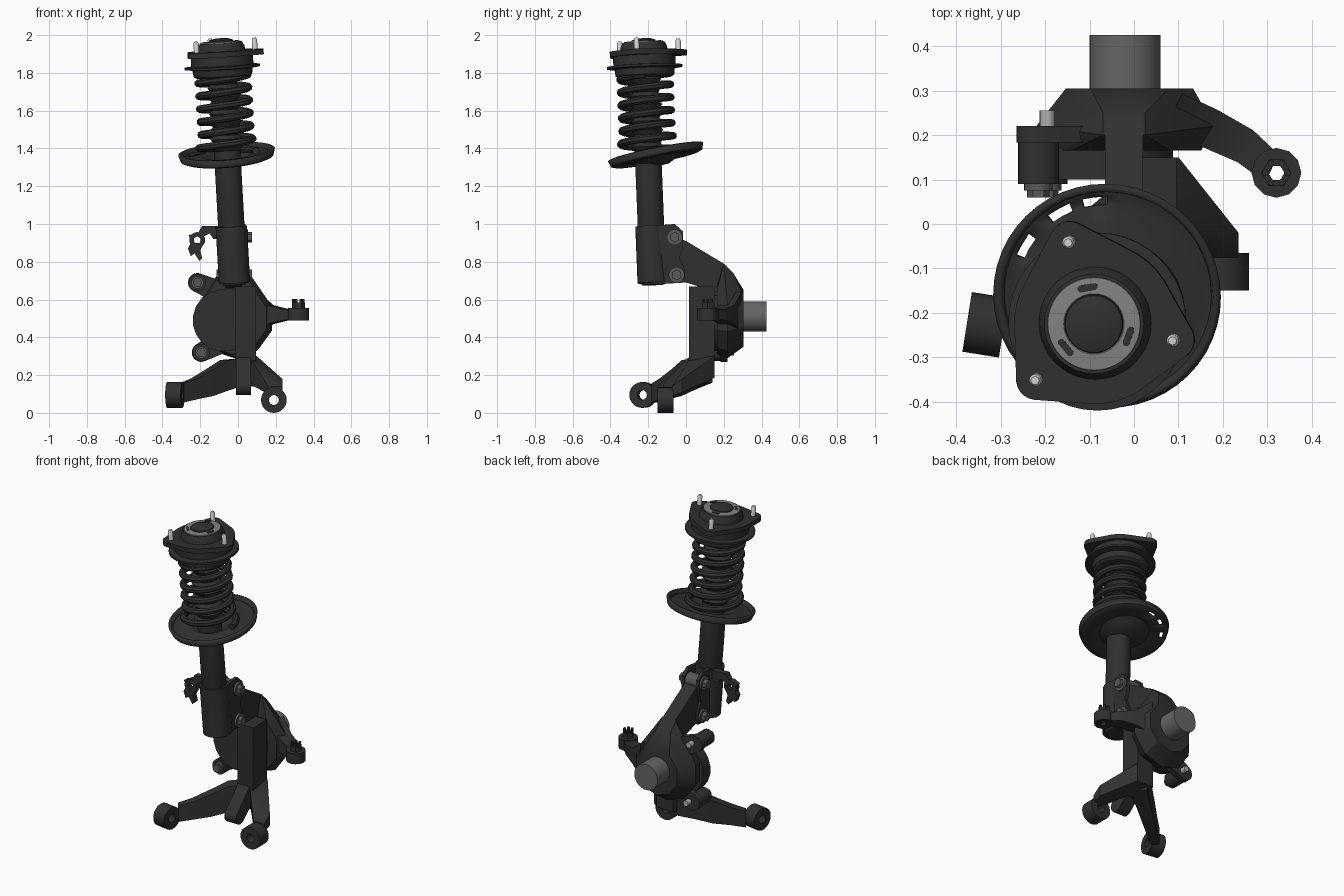
import bpy, bmesh, math
from mathutils import Matrix, Vector

if "Cube" in bpy.data.objects:
    bpy.data.objects.remove(bpy.data.objects["Cube"], do_unlink=True)


def material(name, value):
    mat = bpy.data.materials.new(name)
    mat.use_nodes = True
    color = (value, value, value, 1)
    mat.diffuse_color = color
    mat.node_tree.nodes["Principled BSDF"].inputs["Base Color"].default_value = color
    return mat


BLACK = material("black paint", 0.03)
IRON = material("grey iron", 0.1)
STEEL = material("machined steel", 0.13)
RING = material("bearing grey", 0.23)
ZINC = material("dull zinc", 0.45)
BRIGHT = material("bright zinc", 0.65)


def finish(name, bm, mat, frame=None):
    bmesh.ops.remove_doubles(bm, verts=bm.verts, dist=0.0001)
    bmesh.ops.recalc_face_normals(bm, faces=bm.faces)
    mesh = bpy.data.meshes.new(name)
    bm.to_mesh(mesh)
    bm.free()
    mesh.materials.append(mat)
    obj = bpy.data.objects.new(name, mesh)
    bpy.context.collection.objects.link(obj)
    if frame:
        obj.matrix_world = frame
    return obj


def axis_frame(origin, direction):
    turn = Vector((0, 0, 1)).rotation_difference(Vector(direction))
    return Matrix.Translation(origin) @ turn.to_matrix().to_4x4()


def lathe(name, mat, profile, frame, segs=32, skip=None):
    """Revolve (radius, height) points; skip(ring, segment) leaves a gap."""
    bm = bmesh.new()
    rings = []
    for r, h in profile:
        angles = [math.tau * s / segs for s in range(segs)]
        rings.append([bm.verts.new((r * math.cos(a), r * math.sin(a), h)) for a in angles])
    for i, (low, high) in enumerate(zip(rings, rings[1:])):
        for s in range(segs):
            if not (skip and skip(i, s)):
                n = (s + 1) % segs
                bm.faces.new((low[s], low[n], high[n], high[s]))
    return finish(name, bm, mat, frame)


def rod(name, mat, start, end, radius, segs=24, bore=0):
    span = Vector(end) - Vector(start)
    length = span.length
    profile = [(bore, 0), (radius, 0), (radius, length), (bore, length)]
    if bore:
        profile.append(profile[0])
    return lathe(name, mat, profile, axis_frame(start, span), segs)


def circle(center, axis, radius, segs=24):
    frame = axis_frame(center, axis)
    angles = [math.tau * (s + 0.5) / segs for s in range(segs)]
    return [frame @ Vector((radius * math.cos(a), radius * math.sin(a), 0)) for a in angles]


def hull(name, mat, points, frame=None):
    bm = bmesh.new()
    for p in points:
        bm.verts.new(p)
    bmesh.ops.convex_hull(bm, input=bm.verts)
    bmesh.ops.delete(bm, geom=[v for v in bm.verts if not v.link_faces], context='VERTS')
    return finish(name, bm, mat, frame)


def prism(name, mat, outline, low, high, axis):
    """Extrude an outline along x (points are y, z) or y (points are x, z)."""
    def place(p, d):
        return (d, p[0], p[1]) if axis == 'x' else (p[0], d, p[1])
    bm = bmesh.new()
    face = bm.faces.new([bm.verts.new(place(p, low)) for p in outline])
    new = bmesh.ops.extrude_face_region(bm, geom=[face])["geom"]
    move = Vector(place((0, 0), high - low))
    bmesh.ops.translate(bm, vec=move, verts=[g for g in new if isinstance(g, bmesh.types.BMVert)])
    return finish(name, bm, mat)


def beam(name, mat, sections):
    """Tapered bar through (x, y, z, half width, half height) sections."""
    bm = bmesh.new()
    run = Vector(sections[-1][:3]) - Vector(sections[0][:3])
    side = Vector((run.y, -run.x, 0)).normalized()
    rings = []
    for x, y, z, w, h in sections:
        corners = [(-w, -h), (w, -h), (w, h), (-w, h)]
        rings.append([bm.verts.new(Vector((x, y, z + b)) + side * a) for a, b in corners])
    for low, high in zip(rings, rings[1:]):
        for s in range(4):
            n = (s + 1) % 4
            bm.faces.new((low[s], low[n], high[n], high[s]))
    bm.faces.new(rings[0])
    bm.faces.new(rings[-1])
    return finish(name, bm, mat)


# Leaning strut: local heights nearly equal world heights
strut = axis_frame((0.02, -0.146, 0), (-0.056, -0.04, 1))
lathe("damper_tube", BLACK, [(0, 0.68), (0.06, 0.68), (0.07, 0.7), (0.07, 1.4), (0, 1.4)], strut)
lathe("clamp_sleeve", BLACK, [(0.07, 0.69), (0.083, 0.69), (0.083, 0.99), (0.07, 0.99)], strut)
boot = [(0.0, 1.38), (0.06, 1.38)]
for k in range(9):
    boot += [(0.085, 1.41 + k * 0.045), (0.068, 1.43 + k * 0.045)]
lathe("dust_boot", BLACK, boot + [(0, 1.82)], strut)

# Coil spring, wider at the foot
curve = bpy.data.curves.new("coil_spring", 'CURVE')
curve.dimensions = '3D'
curve.bevel_depth = 0.02
curve.bevel_resolution = 2
curve.use_fill_caps = True
path = curve.splines.new('POLY')
turns, steps = 6, 28
path.points.add(turns * steps)
for i, point in enumerate(path.points):
    t = i / (turns * steps)
    a = math.tau * turns * t
    r = 0.133 + 0.02 * max(0, 1 - 4 * t)
    point.co = (r * math.cos(a), r * math.sin(a), 1.38 + 0.41 * t, 1)
curve.materials.append(BLACK)
spring = bpy.data.objects.new("coil_spring", curve)
bpy.context.collection.objects.link(spring)
spring.matrix_world = strut
bpy.context.view_layer.objects.active = spring
spring.select_set(True)
bpy.ops.object.convert(target='MESH')

# Tilted lower spring seat with three rim slots
seat_frame = axis_frame((-0.058, -0.155, 1.35), (-0.08, -0.2, 1))
slots = (12, 13, 15, 16, 19, 20)
seat = lathe("lower_spring_seat", BLACK,
             [(0, -0.03), (0.06, -0.03), (0.1, -0.01), (0.14, 0.01), (0.203, 0), (0.225, 0), (0.24, 0.005),
              (0.248, 0.035)], seat_frame, 48, lambda ring, s: ring == 4 and s in slots)
thick = seat.modifiers.new("thickness", 'SOLIDIFY')
thick.thickness = 0.018
thick.offset = 0

# Upper spring seat and top mount
lathe("upper_spring_seat", BLACK,
      [(0, 1.78), (0.14, 1.78), (0.155, 1.79), (0.16, 1.825), (0.2, 1.83), (0.2, 1.842),
       (0.165, 1.845), (0.165, 1.9), (0, 1.9)], strut, 40)
stud_spots = [(-0.145, -0.04), (0.09, -0.26), (-0.22, -0.35)]
local_spots = []
for x, y in stud_spots:
    spot = strut.inverted() @ Vector((x, y, 1.92))
    local_spots.append((spot.x, spot.y))
plate = []
for h in (1.893, 1.922):
    for x, y in local_spots:
        plate += circle((x, y, h), (0, 0, 1), 0.046)
    plate += circle((0, 0, h), (0, 0, 1), 0.182, 40)
hull("top_mount_plate", BLACK, plate, strut)
lathe("mount_collar", BLACK, [(0.127, 1.92), (0.122, 1.945), (0.112, 1.965), (0, 1.965)], strut, 40)
lathe("bearing_ring", RING, [(0.06, 1.96), (0.106, 1.96), (0.104, 1.97), (0.068, 1.972), (0.06, 1.96)], strut, 40)
lathe("bearing_cap", BLACK, [(0.068, 1.96), (0.064, 1.978), (0.04, 1.986), (0, 1.989)], strut)
for k, (x, y) in enumerate(local_spots):
    lathe(f"mount_stud_{k}", BRIGHT, [(0, 1.9), (0.014, 1.9), (0.014, 1.972), (0.009, 1.982), (0, 1.982)],
          strut @ Matrix.Translation((x, y, 0)), 16)
    a = math.radians(-20 + 120 * k)
    slot = []
    for h in (1.968, 1.974):
        for da in (-0.18, 0.18):
            slot += circle((0.084 * math.cos(a + da), 0.084 * math.sin(a + da), h), (0, 0, 1), 0.008, 8)
    hull(f"bearing_slot_{k}", BLACK, slot, strut)

# Clamp ears and their cross bolts
ear = [(-0.19, 0.99), (-0.06, 1.0), (-0.015, 0.96), (-0.015, 0.88), (-0.035, 0.82),
       (-0.005, 0.76), (-0.005, 0.69), (-0.17, 0.68)]
for side, x in (("right", -0.08), ("left", 0.02)):
    prism(f"clamp_ear_{side}", BLACK, ear, x, x + 0.02, 'x')
for k, (y, z) in enumerate([(-0.06, 0.93), (-0.05, 0.73)]):
    rod(f"clamp_bolt_{k}", IRON, (-0.115, y, z), (0.073, y, z), 0.028, 6)
    rod(f"clamp_washer_{k}", IRON, (-0.09, y, z), (0.052, y, z), 0.042)

# Hose bracket beside the clamp: arm, eye and forked foot
prism("hose_bracket_arm", BLACK,
      [(-0.09, 0.99), (-0.19, 0.99), (-0.21, 0.955), (-0.262, 0.94), (-0.255, 0.925), (-0.23, 0.94),
       (-0.19, 0.93), (-0.15, 0.95), (-0.13, 0.92), (-0.09, 0.92)], -0.16, -0.125, 'y')
rod("hose_bracket_eye", BLACK, (-0.216, -0.16, 0.915), (-0.216, -0.125, 0.915), 0.042, 20, 0.018)
prism("hose_bracket_foot", BLACK,
      [(-0.18, 0.9), (-0.25, 0.9), (-0.265, 0.87), (-0.25, 0.83), (-0.23, 0.845), (-0.205, 0.805),
       (-0.19, 0.82), (-0.2, 0.86)], -0.16, -0.125, 'y')

# Knuckle: neck, hub body, shield and spindle
prism("knuckle_neck", BLACK,
      [(-0.09, 0.94), (0.0, 0.91), (0.2, 0.79), (0.25, 0.74), (0.25, 0.5), (0.15, 0.5),
       (0.1, 0.66), (0.0, 0.69), (-0.09, 0.7)], -0.065, 0.02, 'x')
along = (0, 1, 0)
body = circle((-0.03, 0.165, 0.5), along, 0.19, 10) + circle((-0.02, 0.22, 0.5), along, 0.21, 10)
body += circle((-0.01, 0.305, 0.5), along, 0.15, 10)
hull("hub_body", BLACK, body + [(-0.07, 0.2, 0.79), (0.025, 0.2, 0.79), (-0.07, 0.25, 0.74), (0.025, 0.25, 0.74)])
shield = []
for y in (0.1, 0.17):
    shield += circle((-0.075, y, 0.49), along, 0.165, 20)
hull("hub_shield", BLACK, shield)
rod("spindle", STEEL, (-0.02, 0.29, 0.51), (-0.02, 0.425, 0.51), 0.08, 40)

# Caliper lugs
for name, x, z, root in (("upper", -0.215, 0.69, 0.64), ("lower", -0.195, 0.32, 0.37)):
    rod(f"caliper_lug_{name}", BLACK, (x, 0.09, z), (x, 0.2, z), 0.046)
    arm = []
    for y in (0.183, 0.22):
        arm += circle((x, y, z), along, 0.05) + circle((-0.1, y, root), along, 0.06)
    hull(f"caliper_arm_{name}", BLACK, arm)
    rod(f"caliper_bolt_{name}", IRON, (x, 0.06, z), (x, 0.075, z), 0.025, 6)
    rod(f"caliper_washer_{name}", IRON, (x, 0.075, z), (x, 0.092, z), 0.032)
    rod(f"caliper_pin_{name}", ZINC, (x + 0.02, 0.21, z), (x + 0.02, 0.255, z), 0.017, 16)

# Steering arm with castle nut
beam("steering_arm", BLACK, [(0.08, 0.235, 0.53, 0.065, 0.11), (0.17, 0.215, 0.52, 0.045, 0.05),
                             (0.25, 0.175, 0.52, 0.04, 0.03), (0.31, 0.125, 0.52, 0.035, 0.028)])
rod("steering_eye", BLACK, (0.32, 0.115, 0.49), (0.32, 0.115, 0.555), 0.056, 12, 0.02)
rod("castle_nut", BLACK, (0.32, 0.115, 0.55), (0.32, 0.115, 0.585), 0.034, 6, 0.018)
for k in range(6):
    a = math.tau * k / 6
    x, y = 0.32 + 0.025 * math.cos(a), 0.115 + 0.025 * math.sin(a)
    rod(f"castle_tooth_{k}", BLACK, (x, y, 0.58), (x, y, 0.603), 0.008, 6)

# Lower control arm: upright, lug, two arms and bushings
prism("arm_upright", BLACK, [(0.015, 0.67), (0.15, 0.67), (0.15, 0.185), (0.04, 0.14), (0.015, 0.28)],
      -0.015, 0.095, 'x')
across = (1, 0, 0)
lug = []
for x in (-0.01, 0.07):
    lug += circle((x, 0.04, 0.25), across, 0.05) + circle((x, -0.075, 0.14), across, 0.045)
hull("arm_lug", BLACK, lug)
beam("right_arm", BLACK, [(0.05, 0.1, 0.225, 0.05, 0.065), (-0.07, 0.01, 0.2, 0.04, 0.08),
                          (-0.15, -0.05, 0.16, 0.035, 0.07), (-0.23, -0.115, 0.128, 0.03, 0.055),
                          (-0.3, -0.165, 0.105, 0.022, 0.05)])
left_web = []
for x, y, low, high in ((0.0, 0.15, 0.185, 0.3), (0.1, 0.15, 0.185, 0.3), (0.06, 0.03, 0.19, 0.3),
                        (0.235, -0.02, 0.11, 0.18), (0.235, -0.075, 0.09, 0.14), (0.16, -0.075, 0.1, 0.14)):
    left_web += [(x, y, low), (x, y, high)]
hull("left_arm", BLACK, left_web)
rod("right_bushing", BLACK, (-0.375, -0.22, 0.095), (-0.293, -0.233, 0.095), 0.068, 28, 0.026)
rod("left_bushing", BLACK, (0.19, -0.15, 0.068), (0.19, -0.065, 0.068), 0.068, 28, 0.026)

# Smooth round parts, keep edges crisp
for obj in bpy.context.collection.objects:
    obj.select_set(obj.type == 'MESH' and bool(obj.data.materials))
bpy.context.view_layer.objects.active = seat
bpy.ops.object.shade_smooth_by_angle(angle=math.radians(30))
